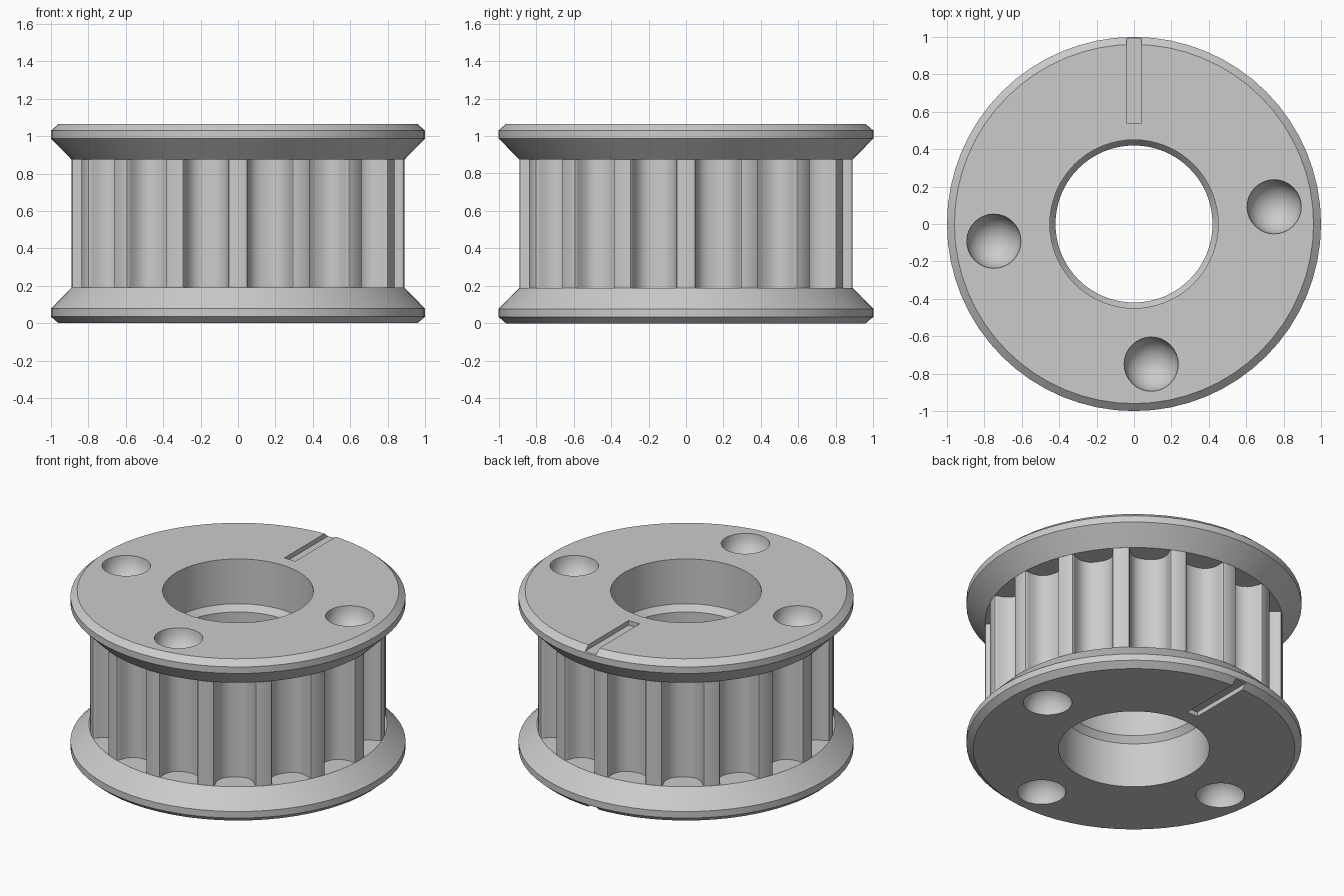
import bpy, bmesh, math
from mathutils import Matrix, Vector

cube = bpy.data.objects.get("Cube")
if cube:
    bpy.data.objects.remove(cube, do_unlink=True)

HEIGHT = 1.065
FLANGE = 0.19
BORE = 0.45
TIP = 0.89
TEETH = 16
SEGMENTS = 64

metal = bpy.data.materials.new("plain_grey")
metal.use_nodes = True
GREY = (0.6, 0.6, 0.6, 1)
metal.diffuse_color = GREY
metal.node_tree.nodes["Principled BSDF"].inputs["Base Color"].default_value = GREY


def finish(name, bm, recalc=True):
    if recalc:
        bmesh.ops.recalc_face_normals(bm, faces=bm.faces)
    mesh = bpy.data.meshes.new(name)
    bm.to_mesh(mesh)
    bm.free()
    obj = bpy.data.objects.new(name, mesh)
    mesh.materials.append(metal)
    bpy.context.collection.objects.link(obj)
    return obj


def skin(bm, rows, closed_rows=False):
    """Bridge successive closed rings of points with quads."""
    rings = [[bm.verts.new(p) for p in row] for row in rows]
    pairs = list(zip(rings, rings[1:]))
    if closed_rows:
        pairs.append((rings[-1], rings[0]))
    for a, b in pairs:
        for i in range(len(a)):
            j = (i + 1) % len(a)
            bm.faces.new((a[i], a[j], b[j], b[i]))


def circle(r, z):
    steps = [math.tau * i / SEGMENTS for i in range(SEGMENTS)]
    return [(r * math.cos(a), r * math.sin(a), z) for a in steps]


def smooth(obj):
    bpy.ops.object.select_all(action="DESELECT")
    obj.select_set(True)
    bpy.context.view_layer.objects.active = obj
    bpy.ops.object.shade_smooth_by_angle(angle=math.radians(30))


def cut(obj, cutter):
    mod = obj.modifiers.new("cut", "BOOLEAN")
    mod.operation = "DIFFERENCE"
    mod.solver = "EXACT"
    mod.object = cutter
    bpy.context.view_layer.objects.active = obj
    bpy.ops.object.modifier_apply(modifier=mod.name)
    bpy.data.objects.remove(cutter, do_unlink=True)


# Flanges: chamfered rings with round dimples and a shallow timing slot
RIM = [(BORE, 0), (0.96, 0), (1, 0.035), (1, 0.078), (TIP, FLANGE), (BORE, FLANGE)]


def make_flange(name, level):
    bm = bmesh.new()
    skin(bm, [circle(r, level(z)) for r, z in RIM], closed_rows=True)
    flange = finish(name, bm)
    for angle in (7, 187, 277):
        a = math.radians(angle)
        place = Matrix.Translation(Vector((0.755 * math.cos(a), 0.755 * math.sin(a), level(0))))
        bm = bmesh.new()
        bmesh.ops.create_uvsphere(bm, u_segments=32, v_segments=16, radius=0.145, matrix=place)
        cut(flange, finish("dimple_cutter", bm))
    bm = bmesh.new()
    size = Matrix.Diagonal((0.08, 0.6, 0.06, 1))
    bmesh.ops.create_cube(bm, size=1, matrix=Matrix.Translation((0, 0.84, level(0))) @ size)
    cut(flange, finish("slot_cutter", bm))
    smooth(flange)


make_flange("bottom_flange", lambda z: z)
make_flange("top_flange", lambda z: HEIGHT - z)

# Toothed rim: one rounded groove profile repeated around the axis
half = [(0.135, TIP), (0.127, 0.887), (0.122, 0.878)]
groove = [(-u, r) for u, r in half]
for i in range(13):
    t = math.pi * i / 12
    u = -math.copysign(abs(math.cos(t)) ** 0.8, math.cos(t)) * 0.122
    groove.append((u, 0.865 - 0.115 * abs(math.sin(t)) ** 0.8))
groove += reversed(half)

outline = []
for k in range(TEETH):
    middle = math.tau * (k + 0.5) / TEETH
    for u, r in groove:
        a = middle + u / TIP
        outline.append((r * math.cos(a), r * math.sin(a)))
bm = bmesh.new()
skin(bm, [[(x, y, z) for x, y in outline] for z in (FLANGE, HEIGHT - FLANGE)])
smooth(finish("toothed_rim", bm, recalc=False))

# Bore wall: a narrower land in the middle with sloped shoulders
lower = [(BORE, FLANGE), (BORE, 0.295), (0.42, 0.335)]
wall = lower + [(r, HEIGHT - z) for r, z in reversed(lower)]
bm = bmesh.new()
skin(bm, [circle(r, z) for r, z in reversed(wall)])
smooth(finish("bore_wall", bm, recalc=False))
